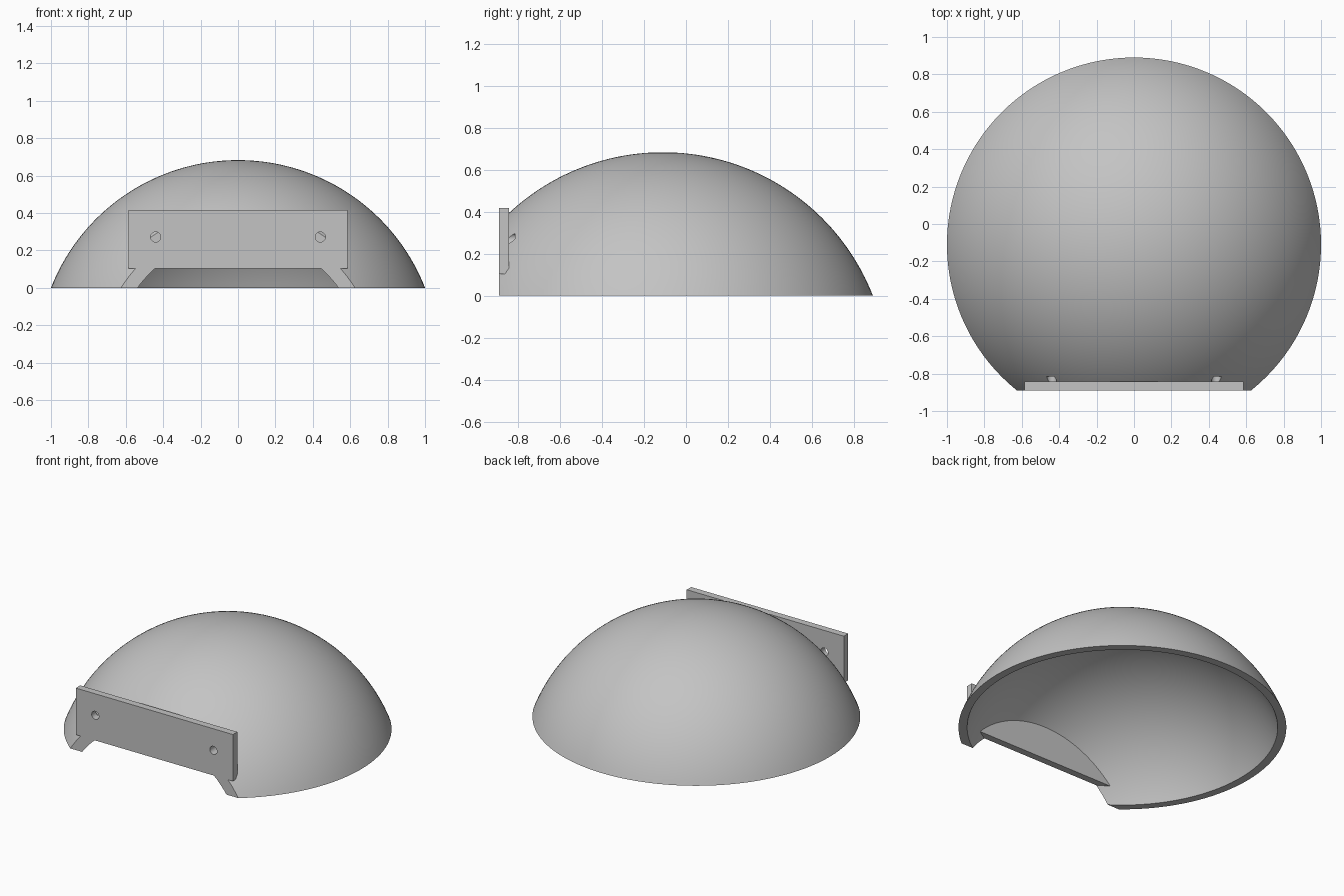
import bpy
import bmesh
from math import asin, cos, sin, pi, radians, sqrt
from mathutils import Matrix, Vector

if "Cube" in bpy.data.objects:
    bpy.data.objects.remove(bpy.data.objects["Cube"])

DOME_Y = -0.11              # dome axis
OUTER, INNER = 1.0736, 1.0246
CENTRE_Z = -0.3905          # sphere centre lies below the floor
FRONT, PLATE_BACK = -0.89, -0.843

grey = bpy.data.materials.new("plain grey")
grey.use_nodes = True
colour = (0.55, 0.55, 0.55, 1)
grey.diffuse_color = colour
grey.node_tree.nodes["Principled BSDF"].inputs["Base Color"].default_value = colour


def make_object(name, bm):
    bmesh.ops.recalc_face_normals(bm, faces=bm.faces)
    mesh = bpy.data.meshes.new(name)
    bm.to_mesh(mesh)
    bm.free()
    mesh.materials.append(grey)
    obj = bpy.data.objects.new(name, mesh)
    bpy.context.collection.objects.link(obj)
    return obj


def box(name, low, high):
    low, high = Vector(low), Vector(high)
    bm = bmesh.new()
    size = Matrix.Diagonal((*(high - low), 1))
    bmesh.ops.create_cube(bm, size=1, matrix=Matrix.Translation((low + high) / 2) @ size)
    return make_object(name, bm)


def drill(name, x, z, radius, y0, y1):
    bm = bmesh.new()
    place = Matrix.Translation((x, (y0 + y1) / 2, z)) @ Matrix.Rotation(pi / 2, 4, "X")
    bmesh.ops.create_cone(bm, cap_ends=True, segments=32, radius1=radius,
                          radius2=radius, depth=y1 - y0, matrix=place)
    return make_object(name, bm)


def combine(target, tool, operation):
    mod = target.modifiers.new(operation.lower(), "BOOLEAN")
    mod.operation, mod.object, mod.solver = operation, tool, "EXACT"
    bpy.context.view_layer.objects.active = target
    bpy.ops.object.modifier_apply(modifier=mod.name)
    bpy.data.objects.remove(tool)


def arc(radius, steps=40):
    # Quarter-plane arc from the floor up to the axis
    start = asin(-CENTRE_Z / radius)
    angles = [start + (pi / 2 - start) * i / steps for i in range(steps + 1)]
    return [(radius * cos(a), radius * sin(a) + CENTRE_Z) for a in angles]


# Hollow dome shell, spun from a closed wall profile
bm = bmesh.new()
profile = arc(OUTER) + arc(INNER)[::-1]
verts = [bm.verts.new((r, DOME_Y, z)) for r, z in profile]
edges = [bm.edges.new(pair) for pair in zip(verts, verts[1:])]
edges.append(bm.edges.new((verts[-1], verts[0])))
bmesh.ops.spin(bm, geom=verts + edges, cent=(0, DOME_Y, 0), axis=(0, 0, 1),
               angle=2 * pi, steps=128, use_merge=True)
bmesh.ops.remove_doubles(bm, verts=bm.verts, dist=0.0005)
loose = [e for e in bm.edges if not e.link_faces]
bmesh.ops.delete(bm, geom=loose, context="EDGES")
dome = make_object("dome_with_mounting_plate", bm)

# Flat front opening
combine(dome, box("front_cutter", (-2, -2, -1), (2, FRONT, 2)), "DIFFERENCE")

# Mounting plate across the opening
combine(dome, box("mounting_plate", (-0.585, FRONT, 0.103), (0.585, PLATE_BACK, 0.417)), "UNION")

# Blind screw holes through the plate into the shell
for side in (-1, 1):
    combine(dome, drill("screw_hole", side * 0.44, 0.272, 0.027, -1, -0.815), "DIFFERENCE")

bpy.ops.object.select_all(action="DESELECT")
dome.select_set(True)
bpy.context.view_layer.objects.active = dome
bpy.ops.object.shade_smooth_by_angle(angle=radians(30))
